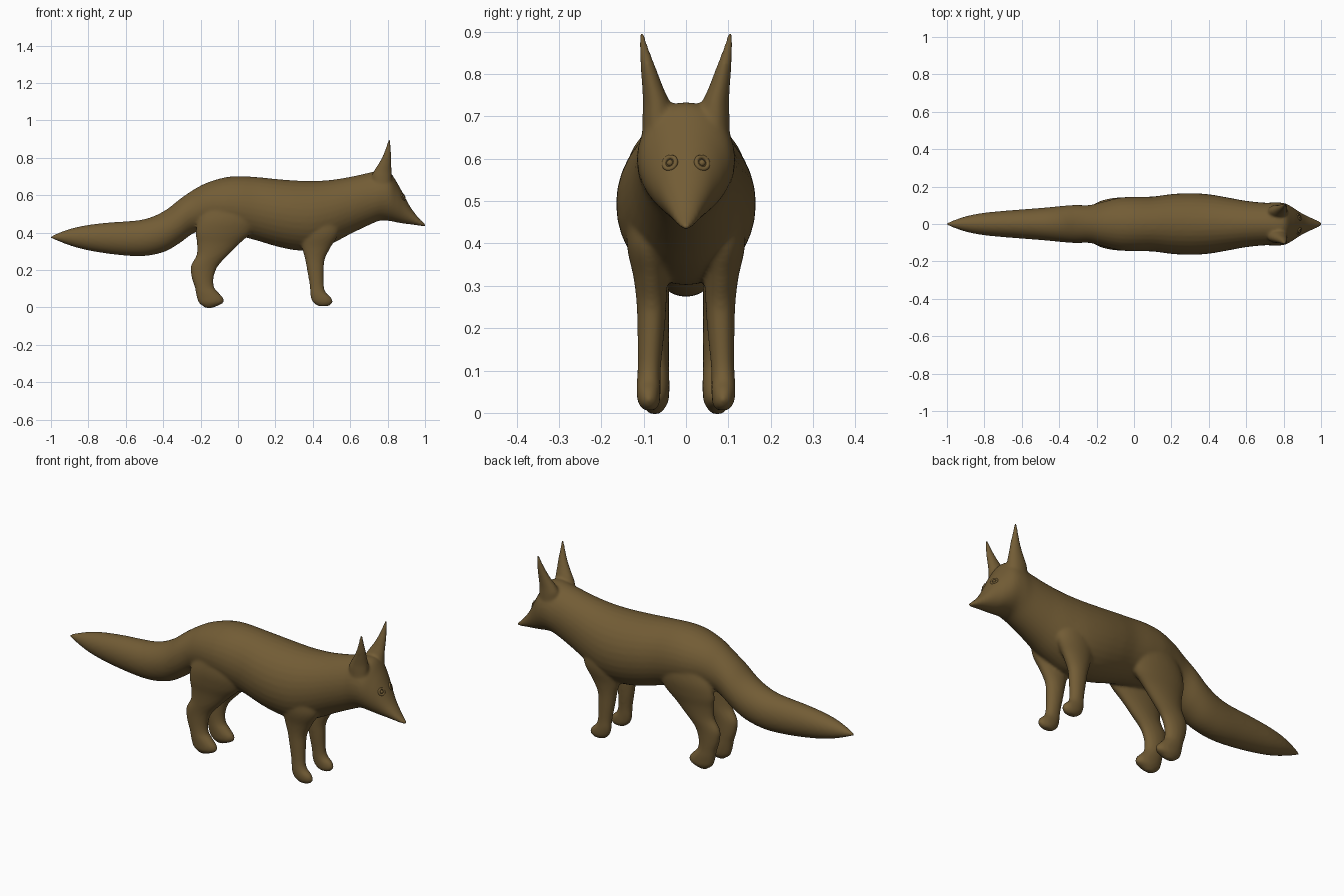
import bpy, bmesh, math
from mathutils import Vector

fur = bpy.data.materials.new("brown_fur")
fur.diffuse_color = (0.17, 0.108, 0.036, 1)


def spline(p0, p1, p2, p3, t):
    # Catmull-Rom interpolation of one value
    return 0.5 * (2 * p1 + (p2 - p0) * t + (2 * p0 - 5 * p1 + 4 * p2 - p3) * t * t
                  + (3 * p1 - p0 - 3 * p2 + p3) * t ** 3)


def loft(bm, stations, axis, mirror=1, steps=5, sides=32):
    """Skin ellipses (t, u_min, u_max, v_min, v_max) along axis x (u=y, v=z) or z (u=x, v=y)."""
    dense = []
    n = len(stations)
    for i in range(n - 1):
        pts = [stations[max(0, min(n - 1, i + k))] for k in (-1, 0, 1, 2)]
        dense += [[spline(*vals, s / steps) for vals in zip(*pts)] for s in range(steps)]
    dense.append(stations[-1])
    rings = []
    for t, u0, u1, v0, v1 in dense:
        ring = []
        for k in range(sides):
            a = math.tau * k / sides
            u = (u0 + u1) / 2 + (u1 - u0) / 2 * math.cos(a)
            v = (v0 + v1) / 2 + (v1 - v0) / 2 * math.sin(a)
            co = Vector((t, u, v)) if axis == 'x' else Vector((u, v, t))
            co.y *= mirror
            ring.append(bm.verts.new(co))
        rings.append(ring)
    faces = [bm.faces.new(rings[0]), bm.faces.new(rings[-1][::-1])]
    for a, b in zip(rings, rings[1:]):
        for k in range(sides):
            j = (k + 1) % sides
            faces.append(bm.faces.new((a[k], b[k], b[j], a[j])))
    bmesh.ops.recalc_face_normals(bm, faces=faces)


# tail, torso and head: x, bottom, top, half width
spine = [(-1.005, .372, .380, .004), (-.95, .350, .402, .025), (-.88, .325, .425, .046),
         (-.8, .305, .441, .060), (-.7, .288, .453, .070), (-.6, .277, .460, .078),
         (-.52, .274, .468, .084), (-.45, .282, .488, .090), (-.38, .303, .525, .097),
         (-.31, .345, .580, .102), (-.24, .395, .628, .101), (-.17, .415, .665, .118),
         (-.08, .400, .693, .140), (0, .383, .702, .146), (.1, .358, .697, .147),
         (.2, .328, .687, .160), (.3, .307, .679, .165), (.4, .304, .676, .159),
         (.5, .340, .682, .142), (.6, .392, .698, .124), (.7, .440, .720, .114),
         (.76, .464, .733, .116), (.81, .462, .725, .110), (.85, .454, .668, .088),
         (.88, .449, .614, .068), (.92, .444, .540, .046), (.96, .438, .486, .029),
         (.99, .433, .455, .016), (1.005, .434, .444, .006)]
# front leg and hind leg: z, x range, y range
front_leg = [(.50, .34, .54, .02, .135), (.40, .33, .54, .035, .140), (.32, .342, .495, .043, .124),
             (.26, .358, .465, .046, .117), (.20, .369, .459, .050, .115), (.12, .383, .459, .058, .114),
             (.08, .385, .470, .060, .116), (.055, .388, .497, .060, .117), (.03, .398, .507, .061, .115),
             (.013, .418, .495, .066, .107), (.006, .43, .48, .074, .098)]
hind_leg = [(.56, -.17, .10, .02, .130), (.47, -.21, .10, .03, .142), (.40, -.226, .07, .035, .135),
            (.34, -.220, .008, .038, .122), (.28, -.222, -.052, .040, .114), (.22, -.253, -.107, .040, .108),
            (.16, -.248, -.130, .040, .106), (.11, -.232, -.128, .040, .106), (.08, -.226, -.105, .039, .108),
            (.05, -.220, -.078, .039, .108), (.025, -.210, -.078, .042, .106), (.008, -.19, -.11, .052, .096),
            (-.003, -.175, -.135, .062, .085)]
# ear
ear = [(.64, .72, .82, .035, .104), (.70, .715, .822, .033, .103), (.73, .727, .821, .037, .102),
       (.77, .752, .820, .054, .104), (.81, .773, .820, .069, .107), (.85, .789, .818, .084, .110),
       (.88, .798, .817, .094, .112), (.902, .804, .815, .100, .111)]

bm = bmesh.new()
loft(bm, [(x, -w, w, z0, z1) for x, z0, z1, w in spine], 'x')
for side in (1, -1):
    for part in (front_leg, hind_leg, ear):
        loft(bm, part, 'z', side)
mesh = bpy.data.meshes.new("animal_body")
bm.to_mesh(mesh)
bm.free()
mesh.materials.append(fur)
body = bpy.data.objects.new("animal_body", mesh)
bpy.context.collection.objects.link(body)

# fuse the parts into one soft skin
remesh = body.modifiers.new("fuse", 'REMESH')
remesh.mode = 'VOXEL'
remesh.voxel_size = 0.007
remesh.use_smooth_shade = True
soften = body.modifiers.new("soften", 'SMOOTH')
soften.factor = 0.5
soften.iterations = 10

# eyes: a ring with a pupil bead, facing forward and slightly outward
for side, label in ((1, "left"), (-1, "right")):
    pos = Vector((.883, side * .038, .590))
    facing = Vector((.85, side * .42, .35)).to_track_quat('Z', 'Y').to_euler()
    bpy.ops.mesh.primitive_torus_add(major_radius=.015, minor_radius=.0055, major_segments=32,
                                     minor_segments=10, location=pos, rotation=facing)
    ring = bpy.context.object
    ring.name = label + "_eye_ring"
    bpy.ops.mesh.primitive_uv_sphere_add(radius=.008, segments=20, ring_count=12, location=pos)
    pupil = bpy.context.object
    pupil.name = label + "_pupil"
    for ob in (ring, pupil):
        ob.data.materials.append(fur)
        ob.data.shade_smooth()
